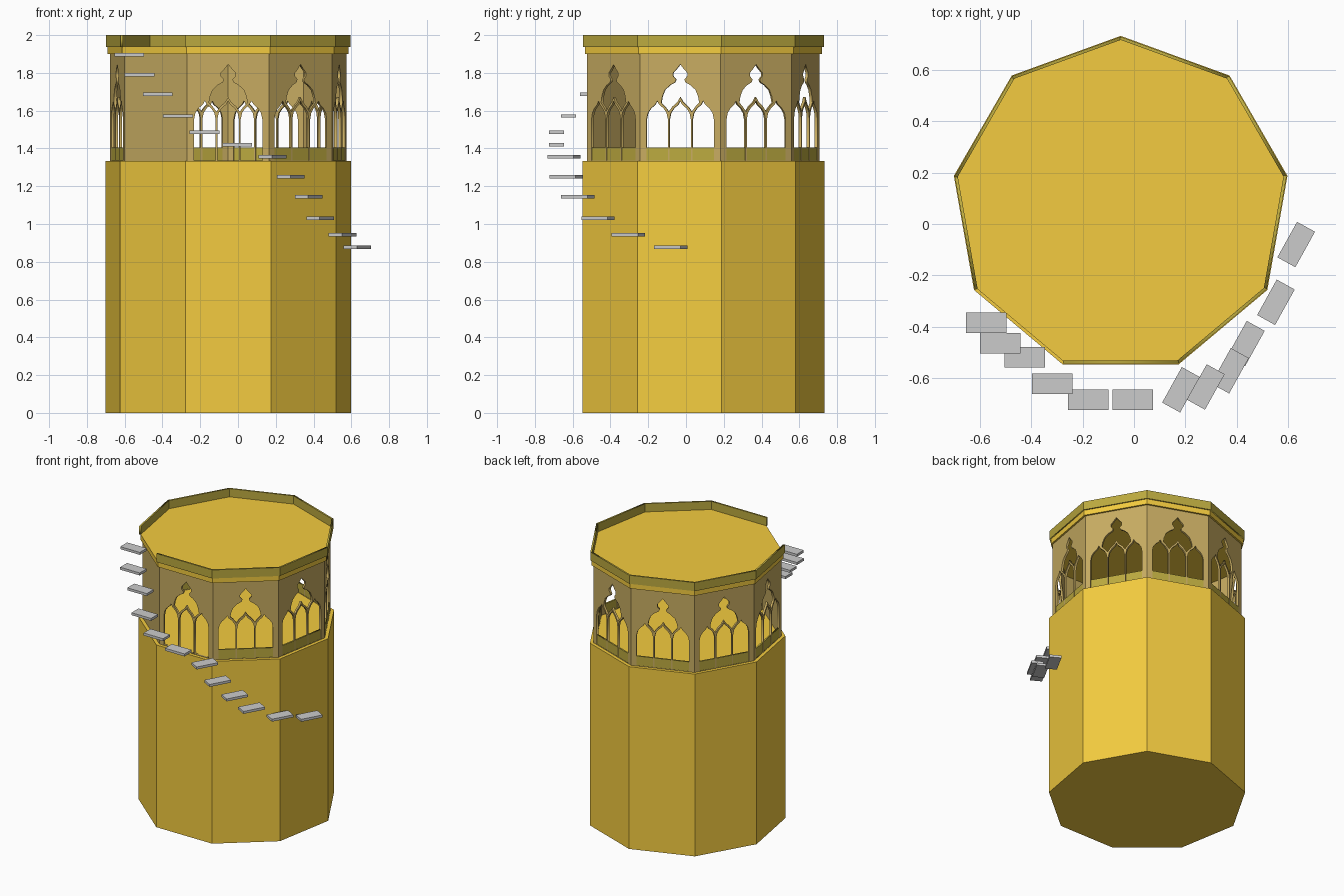
import bpy, bmesh
from math import sin, cos, radians, pi
from mathutils import Matrix, Vector

if "Cube" in bpy.data.objects:
    bpy.data.objects.remove(bpy.data.objects["Cube"])

CX, CY = -0.052, 0.073
SIDES = 9


def material(name, rgb):
    m = bpy.data.materials.new(name)
    m.diffuse_color = (*rgb, 1)
    m.use_nodes = True
    m.node_tree.nodes["Principled BSDF"].inputs["Base Color"].default_value = m.diffuse_color
    return m


ORANGE = material("orange_stone", (0.9, 0.6, 0.05))
BROWN = material("brown_stone", (0.57, 0.41, 0.12))
OLIVE = material("olive_stone", (0.5, 0.4, 0.05))


def link(name, mesh, mat=None):
    ob = bpy.data.objects.new(name, mesh)
    bpy.context.collection.objects.link(ob)
    if mat:
        mesh.materials.append(mat)
    return ob


def prism(name, r, z0, z1, mat):
    """Solid nine-sided drum with one corner pointing to the back."""
    bm = bmesh.new()
    ring = [bm.verts.new((CX + r * cos(pi / 2 + 2 * pi * k / SIDES),
                          CY + r * sin(pi / 2 + 2 * pi * k / SIDES), z0)) for k in range(SIDES)]
    base = bm.faces.new(ring)
    ext = bmesh.ops.extrude_face_region(bm, geom=[base], use_keep_orig=True)
    top = [v for v in ext["geom"] if isinstance(v, bmesh.types.BMVert)]
    bmesh.ops.translate(bm, verts=top, vec=(0, 0, z1 - z0))
    bmesh.ops.recalc_face_normals(bm, faces=bm.faces)
    mesh = bpy.data.meshes.new(name)
    bm.to_mesh(mesh)
    bm.free()
    return link(name, mesh, mat)


def panel(name, side, r, thick, loops, mat):
    """Flat pierced panel standing on one side of the nonagon; loops are (across, z)."""
    cu = bpy.data.curves.new(name, 'CURVE')
    cu.dimensions = '2D'
    cu.fill_mode = 'BOTH'
    cu.extrude = thick / 2
    for loop in loops:
        sp = cu.splines.new('POLY')
        sp.points.add(len(loop) - 1)
        for p, (x, z) in zip(sp.points, loop):
            p.co = (x, z, 0, 1)
        sp.use_cyclic_u = True
    tmp = bpy.data.objects.new("tmp", cu)
    bpy.context.collection.objects.link(tmp)
    bpy.context.view_layer.update()
    mesh = bpy.data.meshes.new_from_object(tmp.evaluated_get(bpy.context.evaluated_depsgraph_get()))
    bpy.data.objects.remove(tmp)
    a = radians(-90 + 360 / SIDES * side)
    n, t = Vector((cos(a), sin(a), 0)), Vector((-sin(a), cos(a), 0))
    rot = Matrix((t, Vector((0, 0, 1)), n)).transposed().to_4x4()
    dist = r * cos(pi / SIDES) - thick / 2
    mesh.transform(Matrix.Translation(Vector((CX, CY, 0)) + n * dist) @ rot)
    mesh.materials.clear()
    return link(name, mesh, mat)


def rect(w, z0, z1):
    return [(-w / 2, z0), (w / 2, z0), (w / 2, z1), (-w / 2, z1)]


def mirrored(half, cx=0):
    """Close a half outline that runs from one centre point to another."""
    return [(cx + x, z) for x, z in half] + [(cx - x, z) for x, z in reversed(half) if x > 0]


# Window tracery: three ogee lancets and one cusped opening above them
lancet = [(0, 1.652), (0.010, 1.633), (0.034, 1.612), (0.050, 1.588), (0.057, 1.555), (0.057, 1.336)]
head = [(0, 1.672), (0.016, 1.645), (0.042, 1.622), (0.0617, 1.595), (0.082, 1.622),
        (0.102, 1.642), (0.096, 1.675), (0.082, 1.71), (0.055, 1.735), (0.028, 1.75), (0.022, 1.765),
        (0.038, 1.783), (0.038, 1.80), (0.018, 1.822), (0, 1.845)]
window = [mirrored(lancet, c) for c in (-0.1235, 0, 0.1235)] + [mirrored(head)]

# Tower body, cornice slab
prism("tower_body", 0.66, 0, 1.333, ORANGE)
prism("cornice_roof", 0.648, 1.90, 1.94, ORANGE)

STAIR_SIDE = 8
chord = 2 * sin(pi / SIDES)
for i in range(SIDES):
    # Gallery walls: blind on the stair side
    holes = [] if i == STAIR_SIDE else window
    panel(f"gallery_wall_{i}", i, 0.635, 0.015, [rect(0.635 * chord, 1.33, 1.90)] + holes, BROWN)
    # Sills closing the window feet, left open on the front doorway
    if i not in (0, STAIR_SIDE):
        panel(f"window_sill_{i}", i, 0.633, 0.011, [rect(0.37, 1.332, 1.405)], OLIVE)
    # Parapet with a gap where the stair arrives
    if i != STAIR_SIDE:
        panel(f"parapet_{i}", i, 0.657, 0.012, [rect(0.657 * chord, 1.938, 2.0)], OLIVE)

# Floating stair steps: x, y, z, turn in degrees
steps = [(0.632, -0.08, 0.877, 61), (0.553, -0.305, 0.943, 61), (0.436, -0.466, 1.03, 61),
         (0.374, -0.572, 1.145, 61), (0.28, -0.635, 1.25, 61), (0.183, -0.646, 1.356, 61),
         (-0.004, -0.685, 1.42, 0), (-0.178, -0.685, 1.485, 0), (-0.318, -0.623, 1.572, 0),
         (-0.425, -0.52, 1.686, 0), (-0.521, -0.465, 1.79, 0), (-0.576, -0.385, 1.895, 0)]
for k, (x, y, z, turn) in enumerate(steps):
    bm = bmesh.new()
    bmesh.ops.create_cube(bm, size=1, matrix=Matrix.Translation((x, y, z))
                          @ Matrix.Rotation(radians(turn), 4, 'Z')
                          @ Matrix.Diagonal((0.158, 0.08, 0.018, 1)))
    mesh = bpy.data.meshes.new("step")
    bm.to_mesh(mesh)
    bm.free()
    link(f"stair_step_{k}", mesh)
